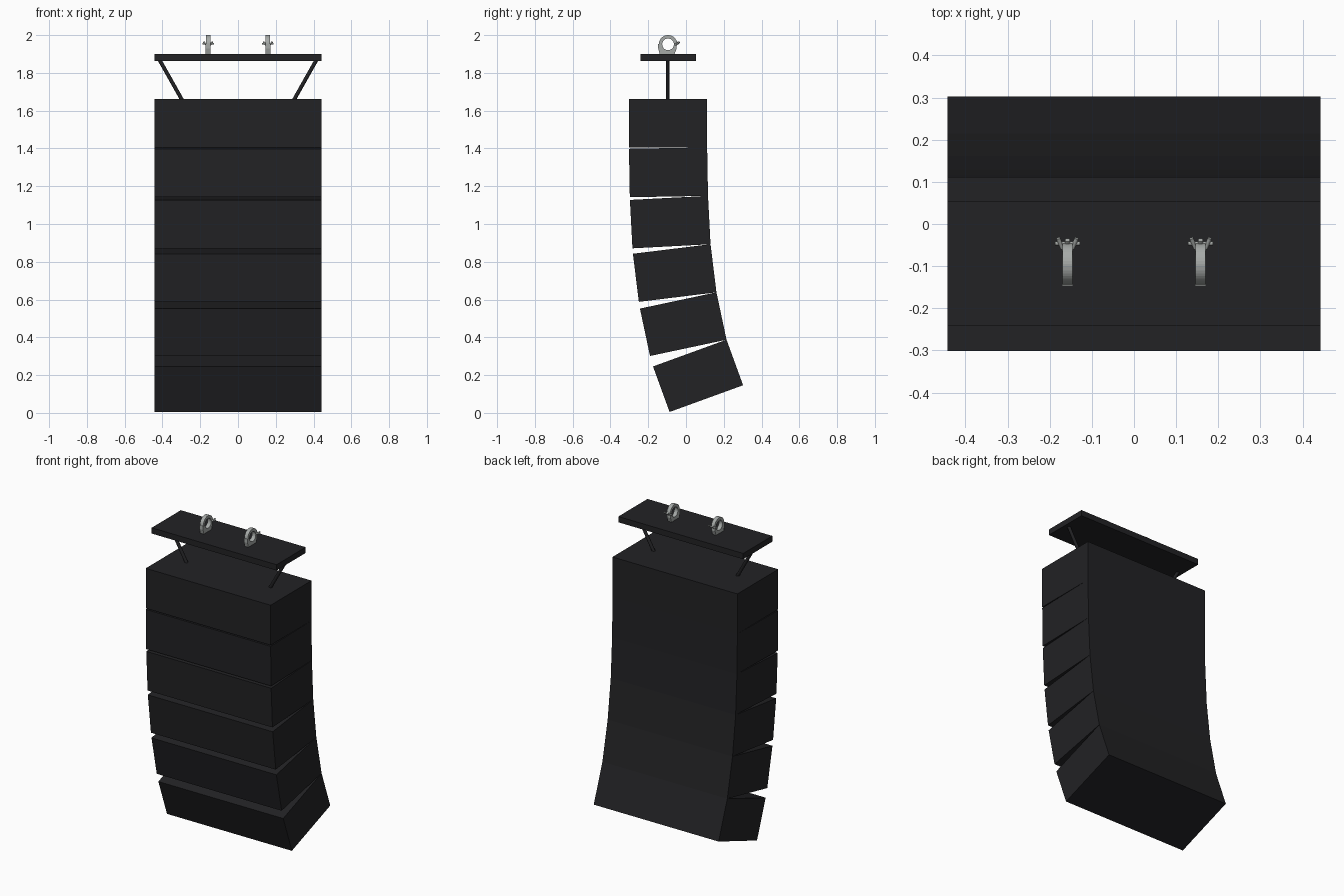
import bpy, bmesh
from math import sin, cos, pi, radians
from mathutils import Vector, Matrix

if "Cube" in bpy.data.objects:
    bpy.data.objects.remove(bpy.data.objects["Cube"])


def material(name, rgb):
    m = bpy.data.materials.new(name)
    m.diffuse_color = (*rgb, 1)
    m.use_nodes = True
    m.node_tree.nodes["Principled BSDF"].inputs["Base Color"].default_value = m.diffuse_color
    return m


BLACK = material("black_paint", (0.016, 0.016, 0.018))
STEEL = material("clamp_steel", (0.38, 0.40, 0.39))


def finish(bm, name, mat):
    bmesh.ops.recalc_face_normals(bm, faces=bm.faces)
    me = bpy.data.meshes.new(name)
    bm.to_mesh(me)
    bm.free()
    me.materials.append(mat)
    ob = bpy.data.objects.new(name, me)
    bpy.context.collection.objects.link(ob)
    return ob


def extrude_profile(name, points, x, half, mat):
    """Closed (y, z) outline extruded along x around the given centre."""
    bm = bmesh.new()
    face = bm.faces.new([bm.verts.new((x - half, y, z)) for y, z in points])
    new = bmesh.ops.extrude_face_region(bm, geom=[face])["geom"]
    bmesh.ops.translate(bm, vec=(2 * half, 0, 0),
                        verts=[v for v in new if isinstance(v, bmesh.types.BMVert)])
    return finish(bm, name, mat)


def rod(name, a, b, r, mat, sides=16):
    a, b = Vector(a), Vector(b)
    bm = bmesh.new()
    rot = (b - a).to_track_quat('Z', 'Y').to_matrix().to_4x4()
    bmesh.ops.create_cone(bm, cap_ends=True, segments=sides, radius1=r, radius2=r,
                          depth=(b - a).length, matrix=Matrix.Translation((a + b) / 2) @ rot)
    ob = finish(bm, name, mat)
    for p in ob.data.polygons:
        p.use_smooth = len(p.vertices) == 4
    return ob


def rect(y0, y1, z0, z1):
    return [(y0, z0), (y1, z0), (y1, z1), (y0, z1)]


# Speaker cabinets, each hinged on the lower back edge of the one above
W, D, H = 0.443, 0.414, 0.2565
y, z = 0.112, 1.662
for i, deg in enumerate((0, 1, 3, 7, 12, 20)):
    a = radians(deg)
    front, down = Vector((-cos(a), -sin(a))), Vector((sin(a), -cos(a)))
    tb = Vector((y, z))
    bb = tb + down * H
    extrude_profile(f"speaker_cabinet_{i + 1}",
                    [tb, tb + front * D, bb + front * D, bb], 0, W, BLACK)
    y, z = bb

# Flying plate and its slanted hangers
extrude_profile("flying_plate", rect(-0.242, 0.053, 1.862, 1.899), 0, W, BLACK)
for s, side in ((-1, "left"), (1, "right")):
    rod(f"hanger_{side}", (s * 0.295, -0.097, 1.655), (s * 0.415, -0.097, 1.868), 0.01, BLACK)

# Pipe clamps on top of the plate
CY, CZ = -0.095, 1.951
for s, side in ((-1, "left"), (1, "right")):
    x = s * 0.158
    # Saddle with a concave seat
    seat = [(CY + 0.031 * cos(t), CZ + 0.031 * sin(t))
            for t in [pi + pi * k / 12 for k in range(13)]]
    saddle = [(CY + 0.031, CZ + 0.002), (CY + 0.045, CZ + 0.002), (CY + 0.045, CZ - 0.022),
              (CY + 0.034, 1.898), (CY - 0.044, 1.898), (CY - 0.052, CZ - 0.022),
              (CY - 0.052, CZ + 0.002)]
    extrude_profile(f"clamp_saddle_{side}", seat + saddle, x, 0.013, STEEL)
    # Hinged arch
    arcs = [pi * k / 20 for k in range(21)]
    arch = [(CY + 0.049 * cos(t), CZ + 0.049 * sin(t)) for t in arcs]
    arch += [(CY + 0.031 * cos(t), CZ + 0.031 * sin(t)) for t in reversed(arcs)]
    ob = extrude_profile(f"clamp_arch_{side}", arch, x, 0.012, STEEL)
    # Swing bolt, cross pin and wing nut
    by = CY + 0.049
    rod(f"clamp_pin_{side}", (x - 0.03, by, 1.954), (x + 0.03, by, 1.954), 0.005, STEEL)
    rod(f"clamp_bolt_{side}", (x, by - 0.012, 1.945), (x, by + 0.008, 1.962), 0.006, STEEL)
    for w, end in ((-1, "a"), (1, "b")):
        rod(f"wing_nut_{side}_{end}", (x + w * 0.012, by - 0.012, 1.95),
            (x + w * 0.022, by + 0.012, 1.962), 0.005, STEEL)
